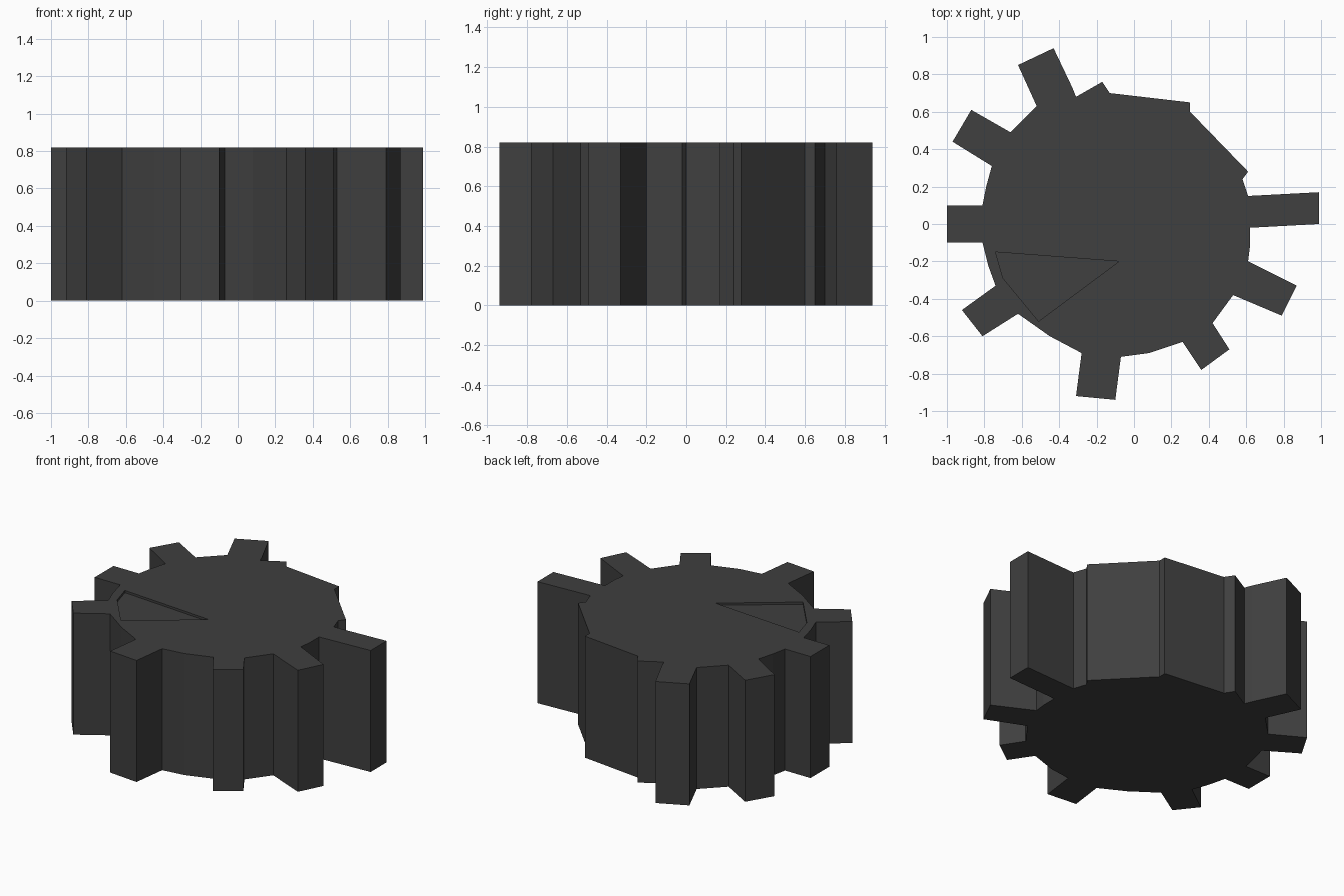
import bpy, bmesh

if "Cube" in bpy.data.objects:
    bpy.data.objects.remove(bpy.data.objects["Cube"])

HEIGHT = 0.82

# Gear outline, counter-clockwise from the right tooth
OUTLINE = [
    (0.62, -0.02), (0.99, 0.0), (0.99, 0.17), (0.61, 0.15),           # long right tooth
    (0.58, 0.24), (0.61, 0.28), (0.30, 0.60), (0.30, 0.65),           # worn, toothless arc
    (-0.13, 0.70), (-0.17, 0.76), (-0.31, 0.68),
    (-0.33, 0.73), (-0.43, 0.94), (-0.62, 0.85), (-0.52, 0.63), (-0.60, 0.55),
    (-0.66, 0.49), (-0.87, 0.61), (-0.97, 0.44), (-0.76, 0.31), (-0.79, 0.20),
    (-0.81, 0.10), (-1.0, 0.10), (-1.0, -0.10), (-0.81, -0.10), (-0.78, -0.22),
    (-0.74, -0.33), (-0.92, -0.46), (-0.81, -0.60), (-0.62, -0.48), (-0.45, -0.60),
    (-0.28, -0.69), (-0.31, -0.92), (-0.10, -0.94), (-0.07, -0.71), (0.08, -0.69), (0.20, -0.65),
    (0.26, -0.63), (0.36, -0.78), (0.51, -0.67), (0.42, -0.53),
    (0.53, -0.38), (0.79, -0.49), (0.87, -0.33), (0.61, -0.20), (0.62, -0.12),
]
# Shallow worn wedge in the top face
WEDGE = [(-0.08, -0.20), (-0.74, -0.15), (-0.70, -0.29), (-0.51, -0.52)]


def prism(name, points, z0, z1):
    """Extrude a flat outline between two heights."""
    bm = bmesh.new()
    face = bm.faces.new([bm.verts.new((x, y, z0)) for x, y in points])
    ext = bmesh.ops.extrude_face_region(bm, geom=[face], use_keep_orig=True)
    verts = [g for g in ext["geom"] if isinstance(g, bmesh.types.BMVert)]
    bmesh.ops.translate(bm, verts=verts, vec=(0, 0, z1 - z0))
    bmesh.ops.recalc_face_normals(bm, faces=bm.faces)
    mesh = bpy.data.meshes.new(name)
    bm.to_mesh(mesh)
    bm.free()
    obj = bpy.data.objects.new(name, mesh)
    bpy.context.collection.objects.link(obj)
    return obj


# Toothed wheel
gear = prism("gear_wheel", OUTLINE, 0.0, HEIGHT)
dark = bpy.data.materials.new("dark_grey")
dark.diffuse_color = (0.05, 0.05, 0.05, 1)
dark.use_nodes = True
dark.node_tree.nodes["Principled BSDF"].inputs["Base Color"].default_value = dark.diffuse_color
gear.data.materials.append(dark)

# Worn wedge cut
cutter = prism("wedge_cutter", WEDGE, HEIGHT - 0.015, HEIGHT + 0.1)
cutter.data.materials.append(dark)
cutter.hide_render = True
cutter.display_type = 'WIRE'
cut = gear.modifiers.new("wedge_cut", 'BOOLEAN')
cut.object = cutter
cut.operation = 'DIFFERENCE'
cut.solver = 'EXACT'
